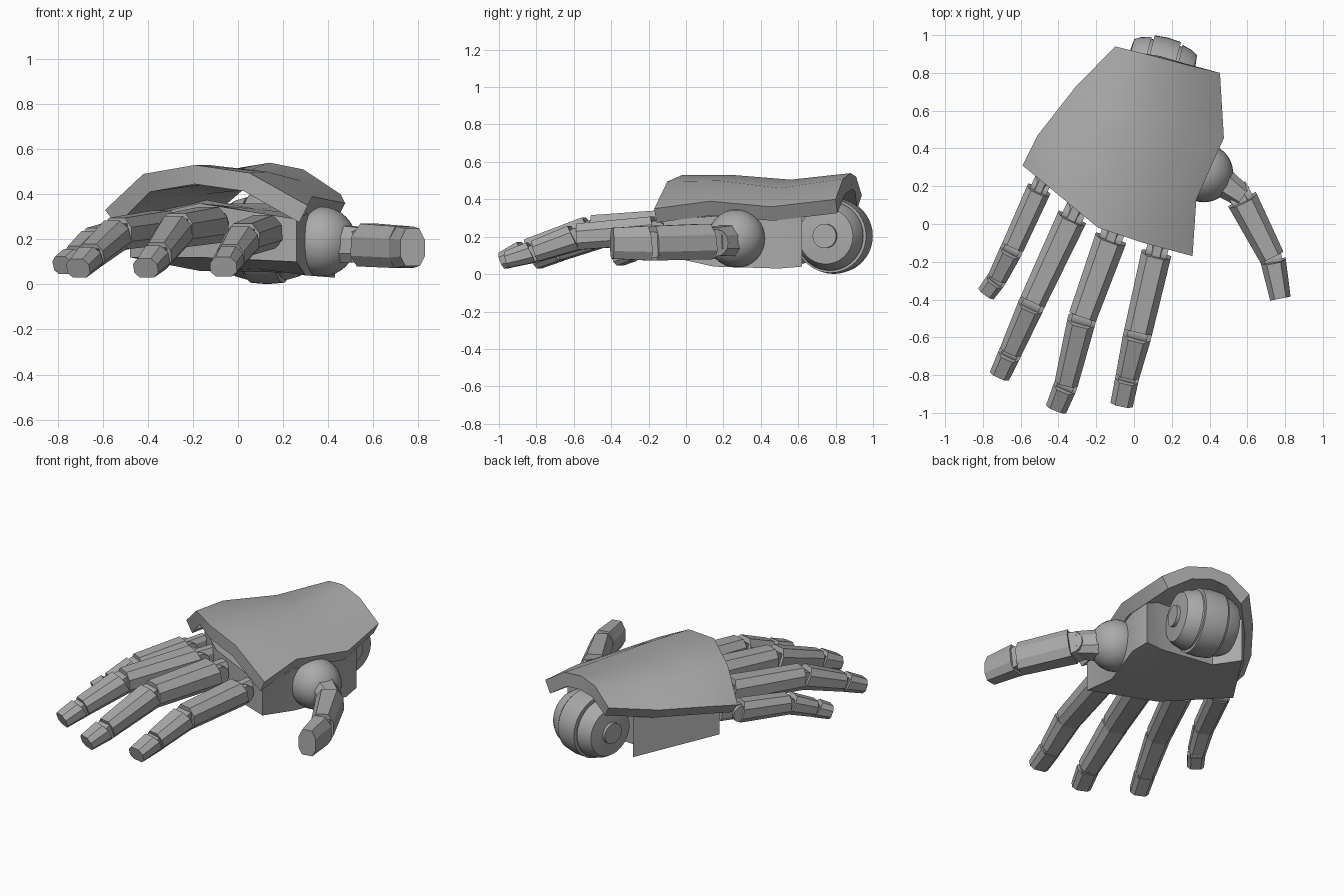
import bpy, bmesh, math
from mathutils import Vector, Matrix

if "Cube" in bpy.data.objects:
    bpy.data.objects.remove(bpy.data.objects["Cube"])

# Single grey material
grey = bpy.data.materials.new("metal_grey")
grey.use_nodes = True
GREY = (0.4, 0.4, 0.4, 1)
grey.diffuse_color = GREY
grey.node_tree.nodes["Principled BSDF"].inputs["Base Color"].default_value = GREY


def finish(name, bm, smooth_angle=30):
    """Turn a bmesh into an object, smooth below the given crease angle."""
    bmesh.ops.recalc_face_normals(bm, faces=bm.faces)
    for f in bm.faces:
        f.smooth = True
    for e in bm.edges:
        e.smooth = e.calc_face_angle(0) < math.radians(smooth_angle)
    mesh = bpy.data.meshes.new(name)
    bm.to_mesh(mesh)
    bm.free()
    mesh.materials.append(grey)
    obj = bpy.data.objects.new(name, mesh)
    bpy.context.collection.objects.link(obj)


def bridge(bm, low, high):
    n = len(low)
    for i in range(n):
        j = (i + 1) % n
        bm.faces.new((low[i], low[j], high[j], high[i]))


def axes(direction):
    d = direction.normalized()
    side = d.cross(Vector((0, 0, 1))).normalized()
    return d, side, side.cross(d)


SECTION = [(1, -.5), (1, .4), (.55, 1), (-.55, 1),
           (-1, .4), (-1, -.5), (-.6, -1), (.6, -1)]


def phalanx(name, a, b, size_a, size_b, slant=0):
    """Tapered, chamfered segment from a to b; slant leans its first end back."""
    bm = bmesh.new()
    d, side, up = axes(b - a)
    rings = []
    for p, (w, h), lean in ((a, size_a, slant), (b, size_b, 0)):
        rings.append([bm.verts.new(p + side * u * w / 2 + up * v * h / 2
                                   + d * lean * max(v, 0)) for u, v in SECTION])
    bridge(bm, *rings)
    bm.faces.new(rings[0])
    bm.faces.new(rings[1])
    finish(name, bm, 20)


def lathe(name, profile, centre, axis, steps=32):
    """Revolve (radius, offset) pairs about an axis, capping both ends."""
    bm = bmesh.new()
    d, side, up = axes(axis)
    rings = []
    for r, t in profile:
        rings.append([bm.verts.new(centre + d * t + r * (
            side * math.cos(k * math.tau / steps) + up * math.sin(k * math.tau / steps)))
            for k in range(steps)])
    for low, high in zip(rings, rings[1:]):
        bridge(bm, low, high)
    bm.faces.new(rings[0])
    bm.faces.new(rings[-1])
    finish(name, bm)


def digit(name, points, widths, heights, neck=.12):
    """Chain of phalanges with hinge pins at the joints."""
    pts = [Vector(p) for p in points]
    for i, (a, b) in enumerate(zip(pts, pts[1:])):
        d, side, up = axes(b - a)
        last = i == len(pts) - 2
        phalanx(f"{name}_phalanx_{i + 1}", a + d * .005, b - d * (0 if last else .01),
                (widths[i], heights[i]), (widths[i + 1], heights[i + 1]), .02)
        r, half = heights[i] * .38, widths[i] * .36
        lathe(f"{name}_hinge_{i + 1}", [(r, -half), (r, half)], a - up * .008, side, 16)
    # neck running back into the palm
    d = (pts[1] - pts[0]).normalized()
    size = (widths[0] * .5, heights[0] * .7)
    phalanx(f"{name}_neck", pts[0] - d * neck, pts[0] + d * .03, size, size)


# Fingers
digit("index", [(.12, -.15, .235), (.02, -.58, .2), (-.035, -.81, .12), (-.065, -.955, .078)],
      (.16, .15, .125, .12), (.15, .14, .115, .09))
digit("middle", [(-.12, -.07, .265), (-.275, -.5, .24), (-.36, -.85, .125), (-.41, -.975, .073)],
      (.17, .15, .125, .115), (.16, .15, .12, .09))
digit("ring", [(-.325, .04, .255), (-.54, -.42, .225), (-.655, -.68, .125), (-.71, -.8, .072)],
      (.16, .14, .12, .11), (.15, .14, .11, .09))
digit("little", [(-.5, .19, .225), (-.645, -.13, .19), (-.725, -.29, .12), (-.78, -.365, .085)],
      (.13, .12, .105, .1), (.13, .12, .1, .085))

# Thumb: ball joint, tapered base and two segments
bm = bmesh.new()
bmesh.ops.create_uvsphere(bm, u_segments=32, v_segments=16, radius=.155,
                          matrix=Matrix.Translation((.37, .27, .19)))
finish("thumb_ball", bm)
digit("thumb", [(.57, .135, .175), (.735, -.185, .165), (.775, -.395, .165)],
      (.165, .135, .11), (.19, .185, .165), .03)
phalanx("thumb_base", Vector((.43, .25, .18)), Vector((.575, .145, .175)), (.17, .17), (.12, .15))

# Palm: closed body hollowed at the back for the wrist (x, y, floor, roof)
OUTLINE = [(.26, -.12, .1, .29), (-.17, .02, .12, .36), (-.48, .34, .12, .29),
           (-.17, .79, .06, .38), (-.07, .64, .06, .36), (.28, .6, .05, .36),
           (.42, .62, .04, .34), (.43, .5, .03, .31), (.3, .15, .04, .31)]
bm = bmesh.new()
floor = [bm.verts.new((x, y, z)) for x, y, z, _ in OUTLINE]
roof = [bm.verts.new((x, y, z)) for x, y, _, z in OUTLINE]
bridge(bm, floor, roof)
for ring in (floor, roof):
    mid = bm.verts.new(sum((v.co for v in ring), Vector()) / len(ring))
    for i, v in enumerate(ring):
        bm.faces.new((v, ring[(i + 1) % len(ring)], mid))
finish("palm", bm)

# Back-of-hand armour plate: arched rows from knuckles to wrist
ROWS = [
    [(-.59, .31, .33), (-.42, .17, .49), (-.19, -.02, .53), (.05, -.1, .495), (.31, -.17, .35)],
    [(-.51, .47, .36), (-.36, .36, .5), (-.13, .25, .53), (.13, .18, .5), (.33, .13, .39)],
    [(-.31, .725, .38), (-.17, .64, .48), (.05, .56, .505), (.28, .5, .46), (.476, .455, .36)],
    [(-.1, .94, .42), (.02, .91, .52), (.14, .88, .54), (.29, .84, .51), (.455, .8, .4)],
]
bm = bmesh.new()
grid = [[bm.verts.new(p) for p in row] for row in ROWS]
for r0, r1 in zip(grid, grid[1:]):
    for i in range(len(r0) - 1):
        bm.faces.new((r0[i], r0[i + 1], r1[i + 1], r1[i]))
bm.normal_update()
inward = {tuple(v.co): v.normal * -.085 for v in bm.verts}
shell = bmesh.ops.extrude_face_region(bm, geom=bm.faces[:], use_keep_orig=True)
for v in shell["geom"]:
    if isinstance(v, bmesh.types.BMVert):
        v.co += inward[tuple(v.co)]
finish("armour_plate", bm, 45)

# Wrist: turned barrel joint with grooves and end discs
half = [(.065, .2), (.065, .18), (.15, .172), (.17, .14), (.185, .085),
        (.175, .085), (.175, .072), (.197, .072), (.203, 0)]
profile = [(r, -t) for r, t in half] + half[-2::-1]
lathe("wrist_joint", profile, Vector((.13, .79, .204)), Vector((.97, -.25, 0)), 40)
